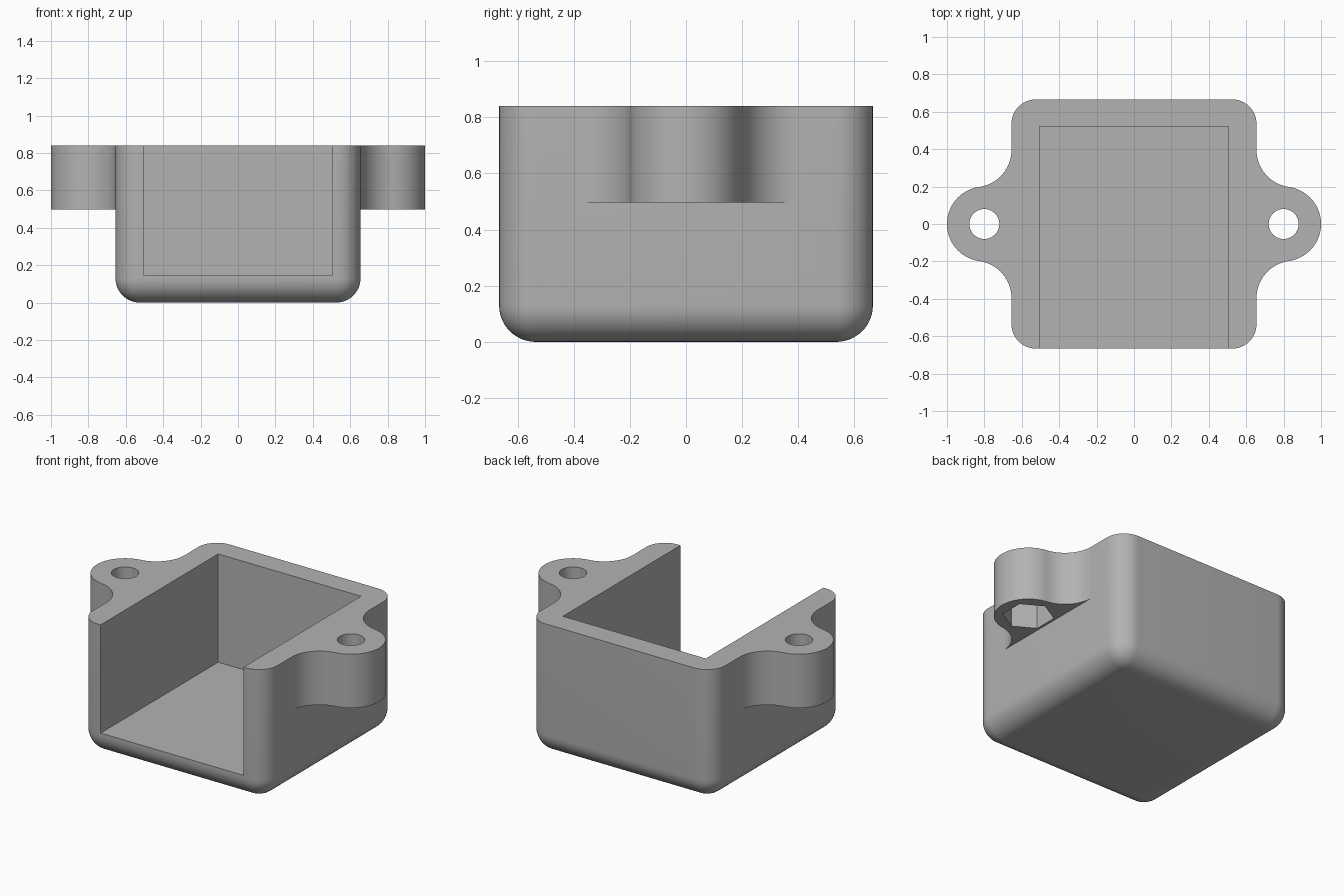
import bpy, bmesh, math
from math import sin, cos, pi

if "Cube" in bpy.data.objects:
    bpy.data.objects.remove(bpy.data.objects["Cube"])

HX, HY, TOP, R = 0.655, 0.666, 0.841, 0.13      # body half sizes, height, rounding
EAR_X, EAR_R, EAR_Z, FIL = 0.8, 0.2, 0.497, 0.2  # screw ear and its blend radius

grey = bpy.data.materials.new("plain grey")
grey.diffuse_color = (0.45, 0.45, 0.45, 1)
grey.use_nodes = True
grey.node_tree.nodes["Principled BSDF"].inputs["Base Color"].default_value = grey.diffuse_color


def loft(name, rings):
    """Solid from stacked rings of equal point count, capped at both ends."""
    bm = bmesh.new()
    loops = [[bm.verts.new(p) for p in ring] for ring in rings]
    n = len(loops[0])
    for a, b in zip(loops, loops[1:]):
        for i in range(n):
            j = (i + 1) % n
            bm.faces.new((a[i], a[j], b[j], b[i]))
    bm.faces.new(loops[0][::-1])
    bm.faces.new(loops[-1])
    bmesh.ops.recalc_face_normals(bm, faces=bm.faces)
    me = bpy.data.meshes.new(name)
    bm.to_mesh(me)
    bm.free()
    me.materials.append(grey)
    ob = bpy.data.objects.new(name, me)
    bpy.context.collection.objects.link(ob)
    return ob


def prism(name, pts, z0, z1):
    return loft(name, [[(x, y, z) for x, y in pts] for z in (z0, z1)])


def arc(cx, cy, r, a0, a1, n):
    return [(cx + r * cos(a0 + (a1 - a0) * i / n),
             cy + r * sin(a0 + (a1 - a0) * i / n)) for i in range(n + 1)]


def rounded_ring(r, z):
    pts = []
    for k, (sx, sy) in enumerate([(1, 1), (-1, 1), (-1, -1), (1, -1)]):
        pts += arc(sx * (HX - R), sy * (HY - R), r, k * pi / 2, (k + 1) * pi / 2, 12)
    return [(x, y, z) for x, y in pts]


def combine(target, other, op):
    mod = target.modifiers.new(op, 'BOOLEAN')
    mod.operation, mod.solver, mod.object = op, 'EXACT', other
    bpy.context.view_layer.objects.active = target
    bpy.ops.object.modifier_apply(modifier=mod.name)
    bpy.data.objects.remove(other)


# body: rounded upright corners and rounded bottom edge
steps = [pi / 2 * i / 12 for i in range(1, 13)]
rings = [rounded_ring(R * sin(0.02), 0)]
rings += [rounded_ring(R * sin(a), R * (1 - cos(a))) for a in steps]
body = loft("open_box_with_ears", rings + [rounded_ring(R, TOP)])

# ear outline: blend, round end, blend
fx = HX + FIL
fy = math.sqrt((EAR_R + FIL) ** 2 - (fx - EAR_X) ** 2)
t = math.atan2(fy, fx - EAR_X)
lower = arc(fx, -fy, FIL, pi, pi - t, 14)
upper = arc(fx, fy, FIL, pi + t, pi, 14)
outline = [(0.58, -fy)] + lower + arc(EAR_X, 0, EAR_R, -t, t, 40)[1:-1] + upper + [(0.58, fy)]

for s in (1, -1):
    ear = prism("ear", [(s * x, y) for x, y in outline], EAR_Z, TOP)
    combine(body, ear, 'UNION')

# cavity, open at the top and the front
cavity = prism("cavity_cutter", [(-.506, -1), (.506, -1), (.506, .522), (-.506, .522)], 0.148, 1.2)
combine(body, cavity, 'DIFFERENCE')

# screw holes with hexagonal nut pockets underneath
for s in (1, -1):
    hole = prism("hole_cutter", arc(s * EAR_X, 0, 0.08, 0, 2 * pi, 40)[:-1], 0.3, 1.2)
    combine(body, hole, 'DIFFERENCE')
    nut = prism("nut_cutter", arc(s * EAR_X, 0, 0.15, pi / 6, pi / 6 + 2 * pi, 6)[:-1], 0.4, 0.69)
    # keep the pocket clear of the body wall below the ear
    for v in nut.data.vertices:
        if v.co.z < 0.5:
            v.co.z = EAR_Z - 0.01
    combine(body, nut, 'DIFFERENCE')

bpy.ops.object.select_all(action='DESELECT')
body.select_set(True)
bpy.context.view_layer.objects.active = body
bpy.ops.object.shade_smooth_by_angle(angle=math.radians(30))
